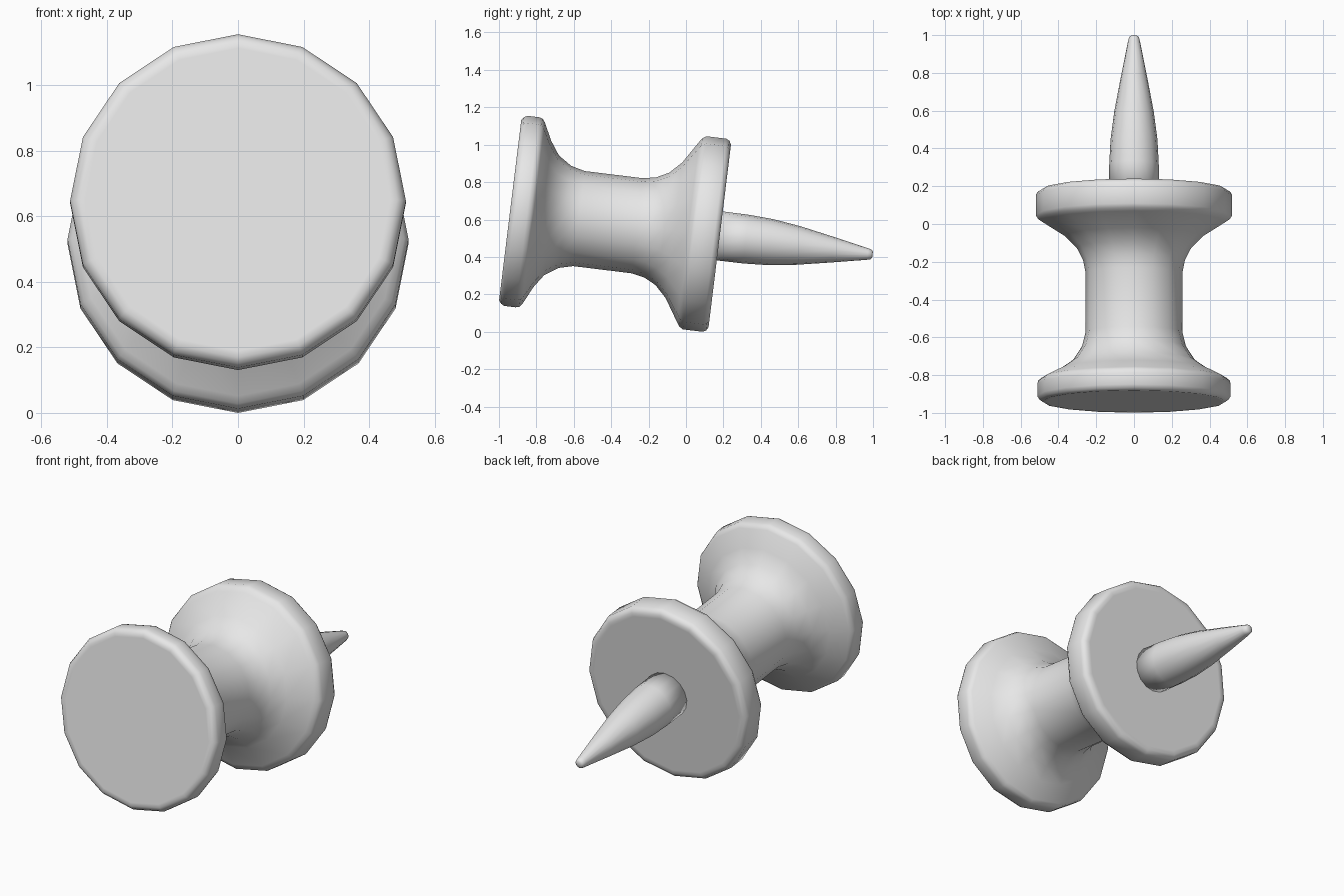
import bpy
import bmesh
import math
from mathutils import Matrix, Vector

cube = bpy.data.objects.get("Cube")
if cube:
    bpy.data.objects.remove(cube, do_unlink=True)

SIDES = 16
TILT = math.radians(7)
FRONT_CENTRE = Vector((0, -0.94, 0.65))

grey = bpy.data.materials.new("plain grey")
grey.use_nodes = True
grey.diffuse_color = (0.8, 0.8, 0.8, 1)
grey.node_tree.nodes["Principled BSDF"].inputs["Base Color"].default_value = (0.8, 0.8, 0.8, 1)

# Local z runs along the pin, local y points up at a rim corner
PLACE = Matrix.Translation(FRONT_CENTRE) @ Matrix.Rotation(-math.pi / 2 - TILT, 4, "X")


def lathe(name, profile):
    """Turn (distance, radius) pairs around the pin's axis and cap both ends."""
    bm = bmesh.new()
    rings = []
    for s, r in profile:
        angles = [math.tau * i / SIDES for i in range(SIDES)]
        rings.append([bm.verts.new((r * math.sin(a), r * math.cos(a), s)) for a in angles])
    for a, b in zip(rings, rings[1:]):
        for i in range(SIDES):
            j = (i + 1) % SIDES
            bm.faces.new((a[i], a[j], b[j], b[i]))
    bm.faces.new(rings[0])
    bm.faces.new(rings[-1])
    bmesh.ops.transform(bm, matrix=PLACE, verts=bm.verts)
    bmesh.ops.recalc_face_normals(bm, faces=bm.faces)
    for f in bm.faces:
        f.smooth = True
    mesh = bpy.data.meshes.new(name)
    bm.to_mesh(mesh)
    bm.free()
    mesh.materials.append(grey)
    obj = bpy.data.objects.new(name, mesh)
    bpy.context.collection.objects.link(obj)
    return obj


# Grip: rounded front disc, flared waist, rounded back flange
lathe("grip", [
    (0, 0.465), (0, 0.485), (0.012, 0.502), (0.03, 0.512),
    (0.092, 0.512), (0.112, 0.507), (0.126, 0.49),
    (0.173, 0.394), (0.223, 0.322), (0.295, 0.275), (0.37, 0.256),
    (0.685, 0.256), (0.755, 0.27), (0.82, 0.303), (0.882, 0.365),
    (0.958, 0.485), (0.973, 0.507), (0.994, 0.52),
    (1.1, 0.52), (1.118, 0.511), (1.129, 0.492), (1.129, 0.47),
])

# Needle: bulging taper with a small blunt tip
lathe("needle", [
    (1.11, 0.132), (1.27, 0.131), (1.40, 0.124), (1.55, 0.104),
    (1.74, 0.068), (1.925, 0.031), (1.944, 0.026), (1.952, 0.016),
])
